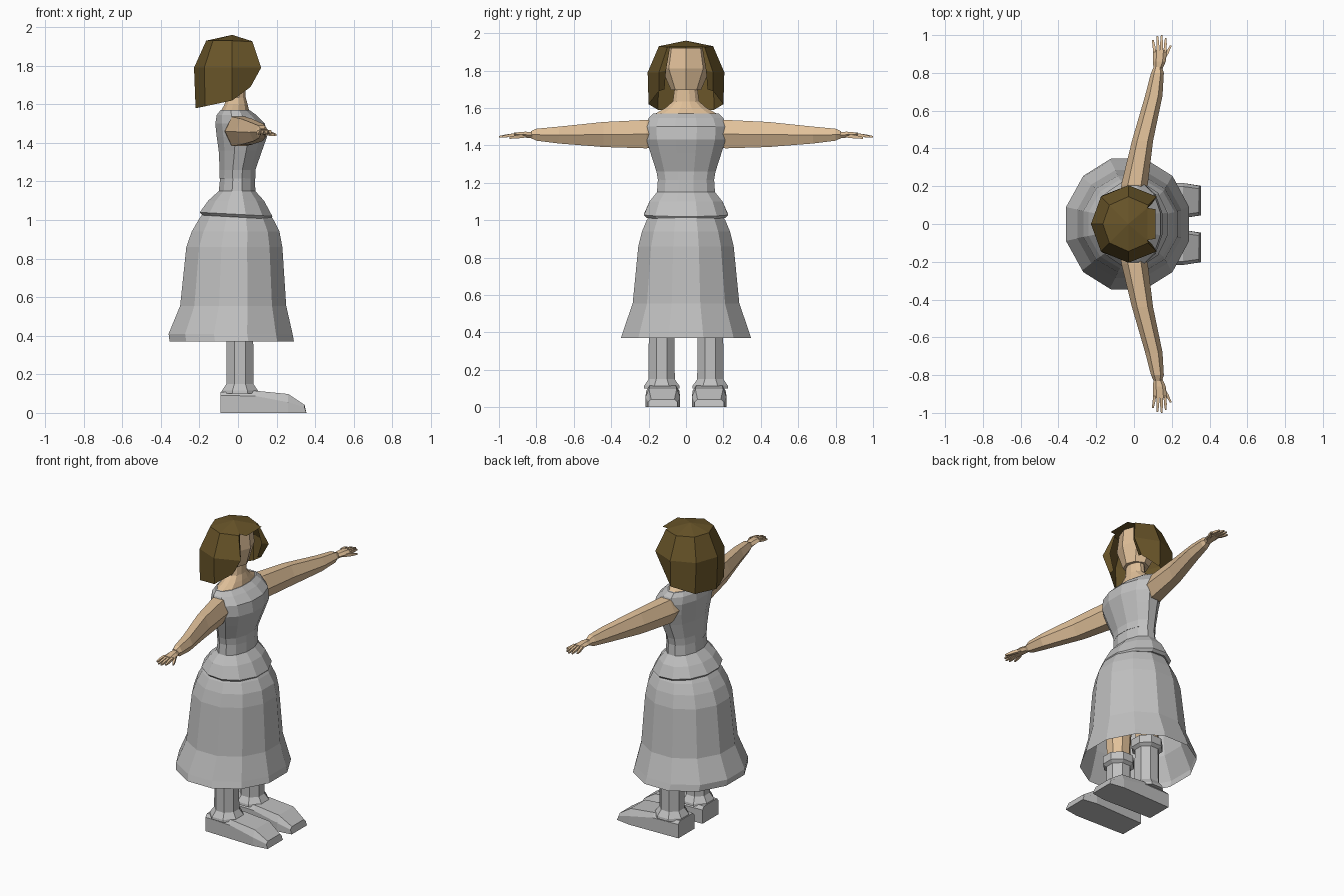
import bpy, bmesh, math


def material(name, rgb):
    m = bpy.data.materials.new(name)
    m.diffuse_color = (*rgb, 1)
    return m


GREY = material("grey cloth", (0.53, 0.53, 0.53))
SKIN = material("skin", (0.75, 0.53, 0.32))
BROWN = material("brown hair", (0.14, 0.09, 0.022))


def loft(name, rings, mat, caps=(True, True), closed=True, extra=None):
    """Join successive rings of points with quads; caps close the first and last."""
    bm = bmesh.new()
    vs = [[bm.verts.new(p) for p in r] for r in rings]
    n = len(vs[0])
    for a, b in zip(vs, vs[1:]):
        for i in range(n if closed else n - 1):
            j = (i + 1) % n
            bm.faces.new((a[i], a[j], b[j], b[i]))
    if caps[0]:
        bm.faces.new(vs[0])
    if caps[1]:
        bm.faces.new(vs[-1])
    if extra:
        extra(bm, vs)
    bmesh.ops.recalc_face_normals(bm, faces=bm.faces)
    me = bpy.data.meshes.new(name)
    bm.to_mesh(me)
    bm.free()
    me.materials.append(mat)
    ob = bpy.data.objects.new(name, me)
    bpy.context.collection.objects.link(ob)
    return ob


def ring(z, x0, x1, hy, n=12, cy=0.0, tilt=0.0):
    """Horizontal n-gon with flats on the axes, fitted to x0..x1 and cy +- hy."""
    k = 1 / math.cos(math.pi / n)
    pts = []
    for i in range(n):
        a = 2 * math.pi * (i + 0.5) / n
        c, s = math.cos(a) * k, math.sin(a) * k
        pts.append(((x0 + x1) / 2 + (x1 - x0) / 2 * c, cy + hy * s, z - tilt * c))
    return pts


# Skirt, open at the hem
loft("skirt", [ring(*r) for r in [
    (1.03, -0.185, 0.165, 0.19), (1.00, -0.205, 0.185, 0.21), (0.94, -0.24, 0.215, 0.235),
    (0.86, -0.268, 0.23, 0.255), (0.555, -0.30, 0.25, 0.285),
    (0.41, -0.36, 0.283, 0.335), (0.37, -0.355, 0.29, 0.348)]], GREY, (True, False))

# Flared lower edge of the bodice
loft("peplum", [ring(*r[:4], tilt=r[4]) for r in [
    (1.22, -0.092, 0.088, 0.15, 0), (1.15, -0.10, 0.09, 0.155, 0),
    (1.10, -0.155, 0.135, 0.195, 0), (1.03, -0.198, 0.178, 0.225, 0.01),
    (1.015, -0.185, 0.17, 0.21, 0.01)]], GREY)

# Fitted bodice
loft("bodice", [ring(*r) for r in [
    (1.215, -0.097, 0.09, 0.15), (1.26, -0.095, 0.09, 0.158), (1.36, -0.10, 0.125, 0.19),
    (1.43, -0.11, 0.15, 0.212), (1.50, -0.118, 0.14, 0.217), (1.545, -0.11, 0.095, 0.20),
    (1.57, -0.09, 0.06, 0.175)]], GREY)

# Neck and shoulders
loft("neck", [ring(*r) for r in [
    (1.565, -0.088, 0.058, 0.172), (1.60, -0.07, 0.05, 0.11), (1.635, -0.058, 0.04, 0.07),
    (1.73, -0.055, 0.035, 0.058)]], SKIN)


def head_ring(z, x0, x1, hy):
    return [((x0 + x1) / 2 + (x1 - x0) / 2 * math.cos(i * math.pi / 4),
             hy * math.sin(i * math.pi / 4), z) for i in range(8)]


# Head with a ridge down the middle of the face
loft("head", [head_ring(*r) for r in [
    (1.695, -0.09, 0.06, 0.08), (1.81, -0.15, 0.09, 0.13), (1.92, -0.12, 0.078, 0.11)]], SKIN)


# Bobbed hair: half rings from the face edge to the back, mirrored in y
def both_sides(half):
    return half + [(x, -y, z) for x, y, z in reversed(half[:-1])]


def crown(bm, vs):
    top = vs[0]
    apex = bm.verts.new((-0.03, 0, 1.96))
    for i in range(len(top)):
        bm.faces.new((top[i], top[(i + 1) % len(top)], apex))
    tip = [bm.verts.new((0.115, s * 0.078, 1.925)) for s in (1, -1)]
    bm.faces.new((top[0], tip[0], tip[1], top[-1]))


loft("hair", [both_sides(h) for h in [
    [(0.072, 0.085, 1.928), (0.075, 0.10, 1.925), (-0.03, 0.145, 1.93),
     (-0.13, 0.10, 1.93), (-0.165, 0, 1.93)],
    [(0.095, 0.107, 1.80), (0.12, 0.145, 1.79), (-0.03, 0.205, 1.79),
     (-0.175, 0.145, 1.79), (-0.228, 0, 1.79)],
    [(0.06, 0.115, 1.70), (0.065, 0.145, 1.69), (-0.03, 0.20, 1.62),
     (-0.17, 0.15, 1.59), (-0.22, 0, 1.58)]]],
    BROWN, (False, False), False, crown)


def arm_ring(y, x, z, hx, hz, n=6):
    k = hz / math.sin(math.pi / 3)
    return [(x + hx * math.cos(2 * math.pi * i / n), y,
             z + k * math.sin(2 * math.pi * i / n)) for i in range(n)]


def finger(name, s, a, b, w):
    """Tapered four-sided finger from point a to point b."""
    rings = []
    for t, f in ((0, 1), (0.6, 0.9), (1, 0.5)):
        x, y, z = (p + (q - p) * t for p, q in zip(a, b))
        rings.append([(x + dx * w * f, s * y, z + dz * w * f)
                      for dx, dz in ((1, 1), (-1, 1), (-1, -1), (1, -1))])
    loft(name, rings, SKIN)


for s, side in ((1, "left"), (-1, "right")):
    # Arm
    loft(side + "_arm", [arm_ring(s * y, *r) for y, *r in [
        (0.15, -0.01, 1.46, 0.06, 0.065), (0.21, 0.003, 1.46, 0.07, 0.076),
        (0.44, 0.045, 1.458, 0.056, 0.067), (0.68, 0.105, 1.455, 0.046, 0.045),
        (0.80, 0.124, 1.457, 0.034, 0.032), (0.83, 0.126, 1.457, 0.022, 0.018)]], SKIN)
    # Palm, fingers and thumb
    loft(side + "_palm", [arm_ring(s * y, *r) for y, *r in [
        (0.815, 0.126, 1.455, 0.022, 0.016), (0.86, 0.134, 1.457, 0.034, 0.016),
        (0.92, 0.138, 1.457, 0.036, 0.011)]], SKIN)
    for i, (x, tip, length) in enumerate([(0.11, 0.10, 0.975), (0.128, 0.124, 0.995),
                                          (0.146, 0.146, 1.0), (0.164, 0.168, 0.985)]):
        finger(f"{side}_finger_{i + 1}", s, (x, 0.91, 1.458), (tip, length, 1.446), 0.008)
    finger(side + "_thumb", s, (0.148, 0.855, 1.452), (0.195, 0.945, 1.44), 0.01)

    # Bare upper leg
    cy = s * 0.13
    loft(side + "_leg", [ring(z, 0.01 - r, 0.01 + r, r, 8, cy) for z, r in
                         [(0.38, 0.062), (0.55, 0.07), (0.95, 0.09)]], SKIN)
    # Boot shaft with cuff and ankle flare
    loft(side + "_boot_shaft", [ring(z, 0.01 - r, 0.01 + r, r, 8, cy) for z, r in
                                [(0.10, 0.096), (0.115, 0.094), (0.15, 0.07), (0.375, 0.069),
                                 (0.39, 0.088), (0.44, 0.088), (0.45, 0.07)]], GREY)
    # Shoe: cross-sections from heel to toe
    shoe = []
    for x, w, zm, zt in [(-0.09, 0.083, 0.09, 0.108), (0.09, 0.088, 0.088, 0.115),
                         (0.26, 0.093, 0.055, 0.098), (0.345, 0.078, 0.028, 0.042)]:
        tx = 0.01 if x > 0.3 else 0
        c = s * 0.124
        shoe.append([(x + tx, c - w, 0), (x + tx, c + w, 0), (x, c + w, zm),
                     (x, c + w * 0.8, zt), (x, c - w * 0.8, zt), (x, c - w, zm)])
    loft(side + "_shoe", shoe, GREY)
